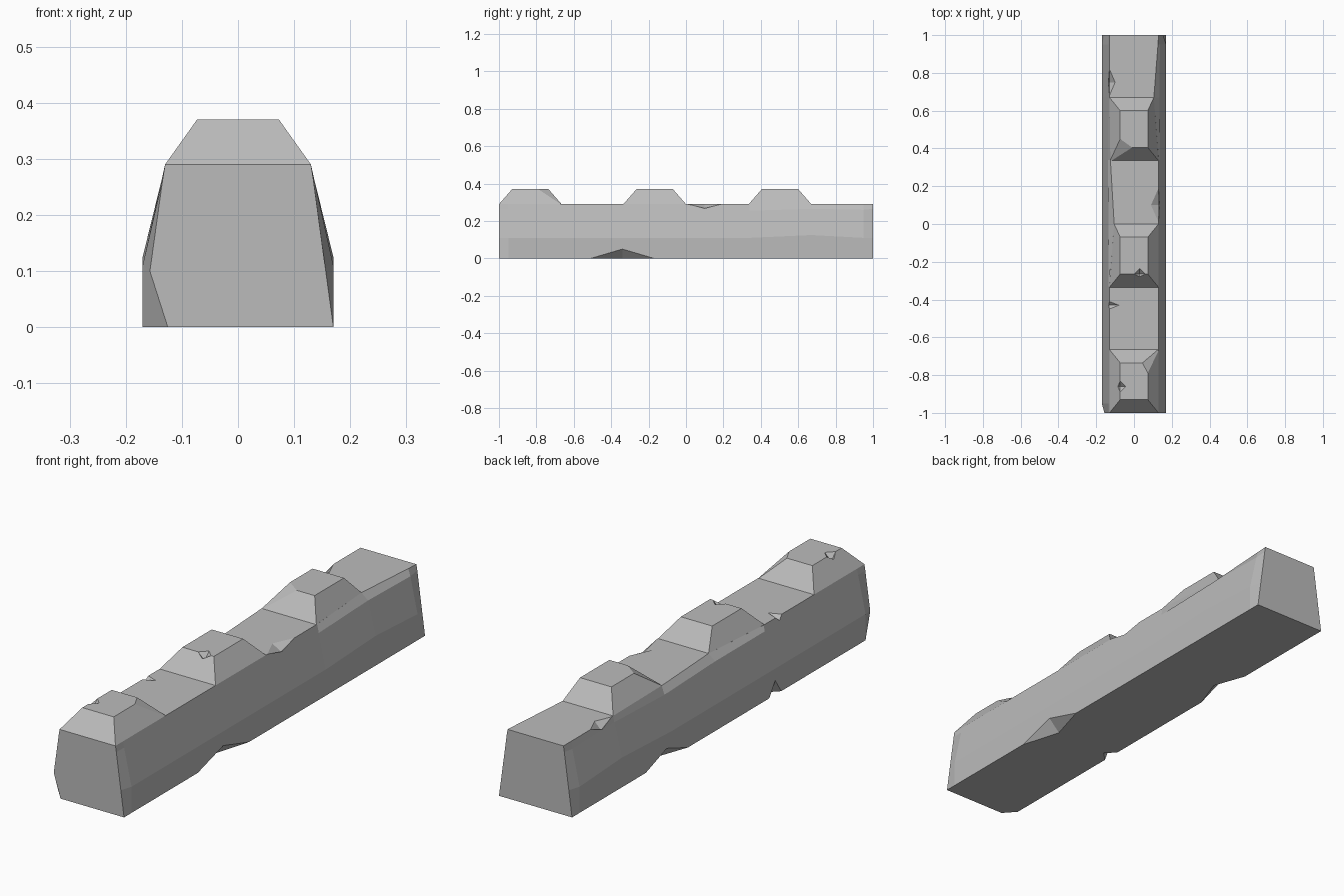
import bpy, bmesh
from mathutils import Vector, Matrix

cube = bpy.data.objects.get("Cube")
if cube:
    bpy.data.objects.remove(cube, do_unlink=True)

stone = bpy.data.materials.new("grey_stone")
stone.use_nodes = True
stone.diffuse_color = (0.5, 0.5, 0.5, 1)
stone.node_tree.nodes["Principled BSDF"].inputs["Base Color"].default_value = (0.5, 0.5, 0.5, 1)


def finish(name, bm):
    bmesh.ops.recalc_face_normals(bm, faces=bm.faces)
    mesh = bpy.data.meshes.new(name)
    bm.to_mesh(mesh)
    bm.free()
    mesh.materials.append(stone)
    obj = bpy.data.objects.new(name, mesh)
    bpy.context.collection.objects.link(obj)
    return obj


def loft(bm, rings):
    """Bridge equal rings of points and cap both ends."""
    rings = [[bm.verts.new(p) for p in ring] for ring in rings]
    for a, b in zip(rings, rings[1:]):
        for i in range(len(a)):
            j = (i + 1) % len(a)
            bm.faces.new((a[i], a[j], b[j], b[i]))
    bm.faces.new(rings[0])
    bm.faces.new(rings[-1])


# Wall body: station y, top half-width on the right and left, heights of the two side ridges
TOP = 0.29
stations = [(-0.95, .13, .13, .11, .265), (-0.62, .13, .13, .11, .25),
            (-0.33, .13, .13, .11, .265), (0, .105, .13, .11, .265),
            (0.34, .125, .13, .11, .255), (0.67, .13, .105, .125, .265),
            (0.95, .13, .127, .11, .26)]


def end_ring(y, foot, mid):
    left = [(.17, y, 0), (.155, y, .11), (.134, y, .265), (.13, y, TOP)]
    right = [(-.13, y, TOP), (-.134, y, .265), mid, (-foot, y, 0)]
    return left + right


def body_ring(y, right, left, mid, upper):
    slope = .17 - .04 * (upper - .11) / .18
    return [(.17, y, 0), (.17, y, mid), (slope, y, upper), (left, y, TOP),
            (-right, y, TOP), (-slope, y, upper), (-.17, y, mid), (-.17, y, 0)]


bm = bmesh.new()
loft(bm, [end_ring(-1, .125, (-.157, -1, .1))]
     + [body_ring(*s) for s in stations]
     + [end_ring(1, .17, (-.155, 1, .11))])
parts = [finish("wall_body", bm)]


# Sloped blocks on top, some with a broken corner
def block(name, y0, base=(.13, .13, .13, .13), broken=None):
    fl, fr, br, bl = base
    y1 = y0 + .335
    bm = bmesh.new()
    loft(bm, [[(-fl, y0, TOP), (fr, y0, TOP), (br, y1, TOP), (-bl, y1, TOP)],
              [(x, y, .37) for x, y in ((-.073, y0 + .07), (.073, y0 + .07),
                                        (.073, y1 - .07), (-.073, y1 - .07))]])
    if broken:
        a, b, c = map(Vector, broken)
        normal = (b - a).cross(c - a)
        if normal.z < 0:
            normal.negate()
        bmesh.ops.bisect_plane(bm, geom=bm.verts[:] + bm.edges[:] + bm.faces[:],
                               plane_co=a, plane_no=normal, clear_outer=True)
        bmesh.ops.holes_fill(bm, edges=[e for e in bm.edges if e.is_boundary])
    parts.append(finish(name, bm))


block("front_block", -1, broken=((.073, -.79, .37), (.045, -.735, .37), (.13, -.67, TOP)))
block("middle_block", -.335, (.13, .13, .13, .105))
block("back_block", .335, (.125, .13, .105, .13),
      ((-.073, .45, .37), (-.01, .405, .37), (-.122, .337, TOP)))

# Chips along the edges: diamond centre, then radii
chips = [((.17, -.34, 0), (.05, .17, .05)), ((-.17, .37, 0), (.05, .14, .05)),
         ((-.17, -.35, 0), (.04, .04, .06)), ((.13, .1, TOP), (.04, .09, .025)),
         ((-.13, .75, TOP), (.03, .07, .03)), ((-.13, -.43, TOP), (.05, .02, .02)),
         ((-.073, -.86, .37), (.03, .03, .03)), ((.03, -.265, .37), (.03, .03, .03))]
bm = bmesh.new()
for centre, radii in chips:
    bmesh.ops.create_uvsphere(bm, u_segments=4, v_segments=2, radius=1,
                              matrix=Matrix.LocRotScale(centre, None, radii))
cutter = finish("chip_cutter", bm)
cutter.hide_render = True

for part in parts:
    mod = part.modifiers.new("chips", "BOOLEAN")
    mod.operation = "DIFFERENCE"
    mod.solver = "EXACT"
    mod.object = cutter
    bpy.context.view_layer.objects.active = part
    bpy.ops.object.modifier_apply(modifier=mod.name)
bpy.data.objects.remove(cutter, do_unlink=True)
